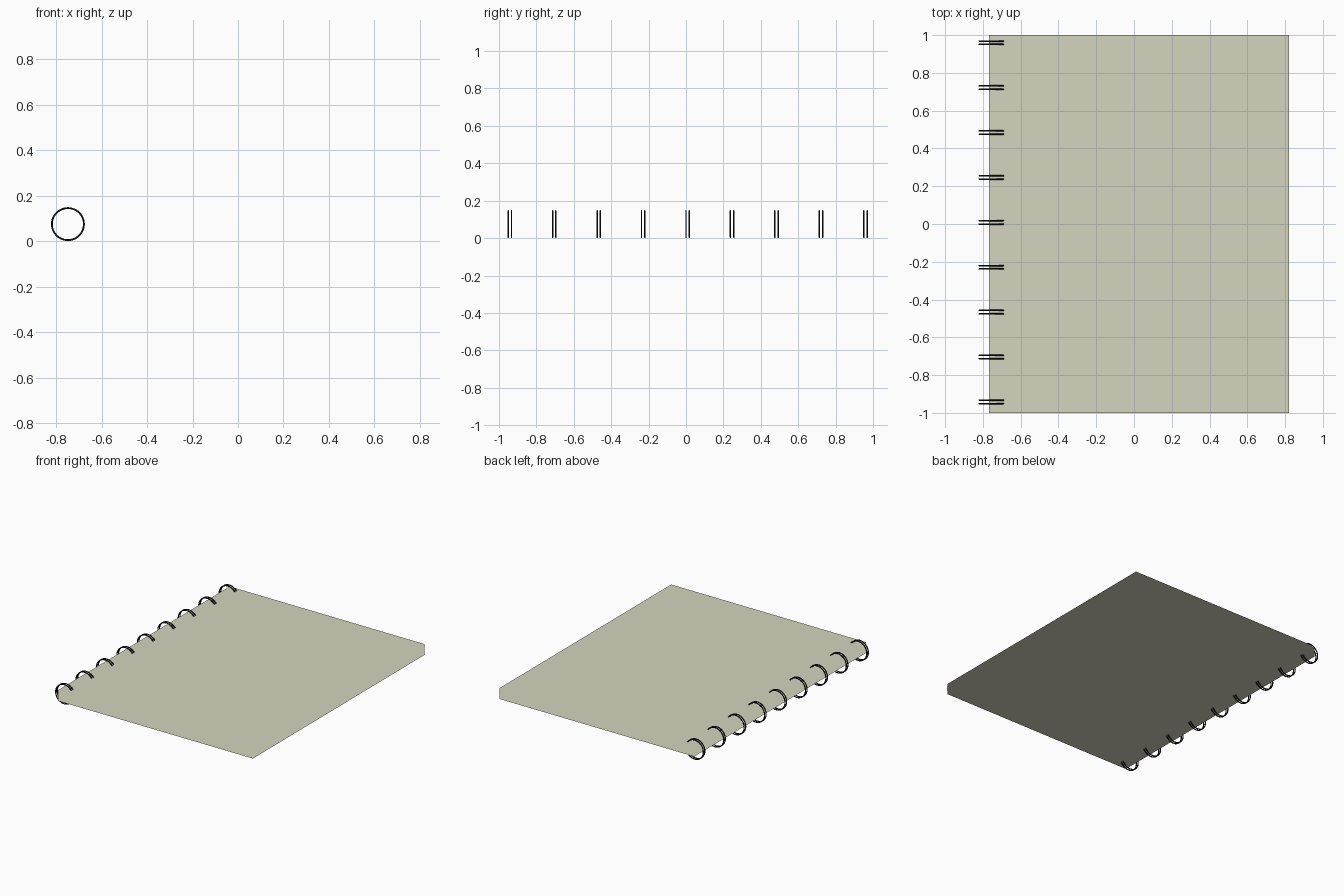
import bpy, math

if "Cube" in bpy.data.objects:
    bpy.data.objects.remove(bpy.data.objects["Cube"])

def material(name, col):
    m = bpy.data.materials.new(name)
    m.diffuse_color = (*col, 1)
    m.use_nodes = True
    m.node_tree.nodes["Principled BSDF"].inputs["Base Color"].default_value = m.diffuse_color
    return m

paper = material("paper", (0.66, 0.66, 0.52))
black = material("black_wire", (0.01, 0.01, 0.01))

# Stack of loose, paper-thin sheets
X0, X1, Z0, Z1, SHEETS = -0.767, 0.821, 0.04, 0.118, 50
bpy.ops.mesh.primitive_plane_add(size=2, location=((X0 + X1) / 2, 0, Z0))
pages = bpy.context.object
pages.name = "pages"
pages.scale = ((X1 - X0) / 2, 1, 1)
bpy.ops.object.transform_apply(location=False, rotation=False, scale=True)
stack = pages.modifiers.new("stack", "ARRAY")
stack.count = SHEETS
stack.use_relative_offset = False
stack.use_constant_offset = True
stack.constant_offset_displace = (0, 0, (Z1 - Z0) / (SHEETS - 1))
pages.data.materials.append(paper)

# Nine pairs of binding rings along the left edge
WIRE = 0.004
for i in range(9):
    y = -0.942 + i * 0.2377
    for side in (-1, 1):
        bpy.ops.mesh.primitive_torus_add(
            major_radius=0.0705, minor_radius=WIRE,
            major_segments=48, minor_segments=10,
            location=(-0.7485, y + side * 0.009, 0.0745 + 0.0005),
            rotation=(math.pi / 2, 0, 0))
        ring = bpy.context.object
        ring.name = f"binding_ring_{i + 1}_{'front' if side < 0 else 'back'}"
        ring.data.materials.append(black)
        bpy.ops.object.shade_smooth()
